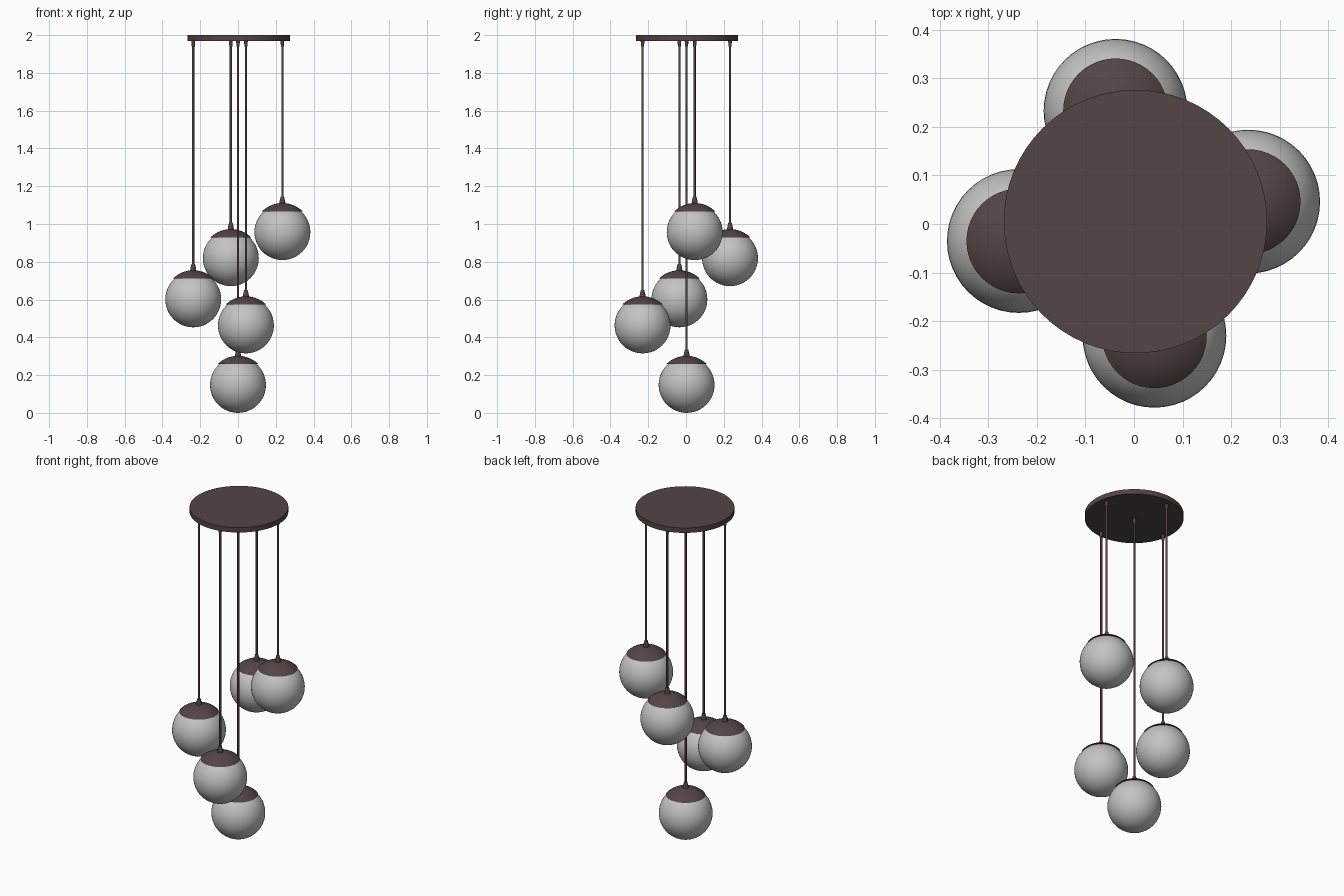
import bpy, bmesh, math
from mathutils import Vector

cube = bpy.data.objects.get("Cube")
if cube:
    bpy.data.objects.remove(cube, do_unlink=True)


def material(name, rgb):
    m = bpy.data.materials.new(name)
    m.use_nodes = True
    m.diffuse_color = (*rgb, 1)
    m.node_tree.nodes["Principled BSDF"].inputs["Base Color"].default_value = (*rgb, 1)
    return m


bronze = material("dark_bronze", (0.088, 0.058, 0.058))
glass = material("frosted_glass", (0.55, 0.55, 0.55))


def lathe(name, profile, location, mat, steps=32):
    """Spin a (radius, height) profile around the vertical axis."""
    bm = bmesh.new()
    verts = [bm.verts.new((r, 0, z)) for r, z in profile]
    edges = [bm.edges.new(pair) for pair in zip(verts, verts[1:])]
    bmesh.ops.spin(bm, geom=verts + edges, cent=(0, 0, 0), axis=(0, 0, 1),
                   angle=math.tau, steps=steps, use_merge=False)
    bmesh.ops.remove_doubles(bm, verts=bm.verts, dist=1e-5)
    bmesh.ops.dissolve_degenerate(bm, edges=bm.edges, dist=1e-6)
    bmesh.ops.recalc_face_normals(bm, faces=bm.faces)
    mesh = bpy.data.meshes.new(name)
    bm.to_mesh(mesh)
    bm.free()
    mesh.materials.append(mat)
    obj = bpy.data.objects.new(name, mesh)
    obj.location = Vector(location)
    bpy.context.collection.objects.link(obj)
    bpy.ops.object.select_all(action="DESELECT")
    obj.select_set(True)
    bpy.context.view_layer.objects.active = obj
    bpy.ops.object.shade_smooth_by_angle(angle=math.radians(35))
    return obj


def arc(radius, start, end, count):
    """Profile points on a circle, angles measured from straight up."""
    points = []
    for i in range(count + 1):
        a = start + (end - start) * i / count
        points.append((max(0.0, radius * math.sin(a)), radius * math.cos(a)))
    return points


# Ceiling plate
BASE = 1.97
lathe("ceiling_plate", [(0, BASE), (0.271, BASE), (0.271, 2), (0, 2)],
      (0.003, 0.005, 0), bronze, 64)

# Globe centres
R = 0.148
CAP = 0.154
RIM = math.acos(0.11 / CAP)
pendants = {
    "right": (0.235, 0.046, 0.957),
    "back": (-0.038, 0.233, 0.819),
    "left": (-0.237, -0.035, 0.601),
    "front": (0.042, -0.230, 0.463),
    "centre": (0.0, 0.003, R),
}

for side, (x, y, z) in pendants.items():
    at = (x, y, z)
    # Glass globe
    lathe(side + "_globe", arc(R, 0, math.pi, 24), at, glass, 48)
    # Metal cap over the top of the globe
    lathe(side + "_cap", arc(CAP, 0, RIM, 10) + [(0.09, 0.11)], at, bronze, 48)
    # Tapered cord holder on the cap
    lathe(side + "_cord_holder",
          [(0, 0.145), (0.017, 0.145), (0.014, 0.168), (0.009, 0.188), (0, 0.188)],
          at, bronze, 16)
    # Cord and its grip under the plate
    lathe(side + "_cord", [(0, z + 0.18), (0.006, z + 0.18), (0.006, BASE), (0, BASE)],
          (x, y, 0), bronze, 12)
    lathe(side + "_cord_grip",
          [(0, 1.94), (0.008, 1.94), (0.01, BASE), (0, BASE)], (x, y, 0), bronze, 16)
